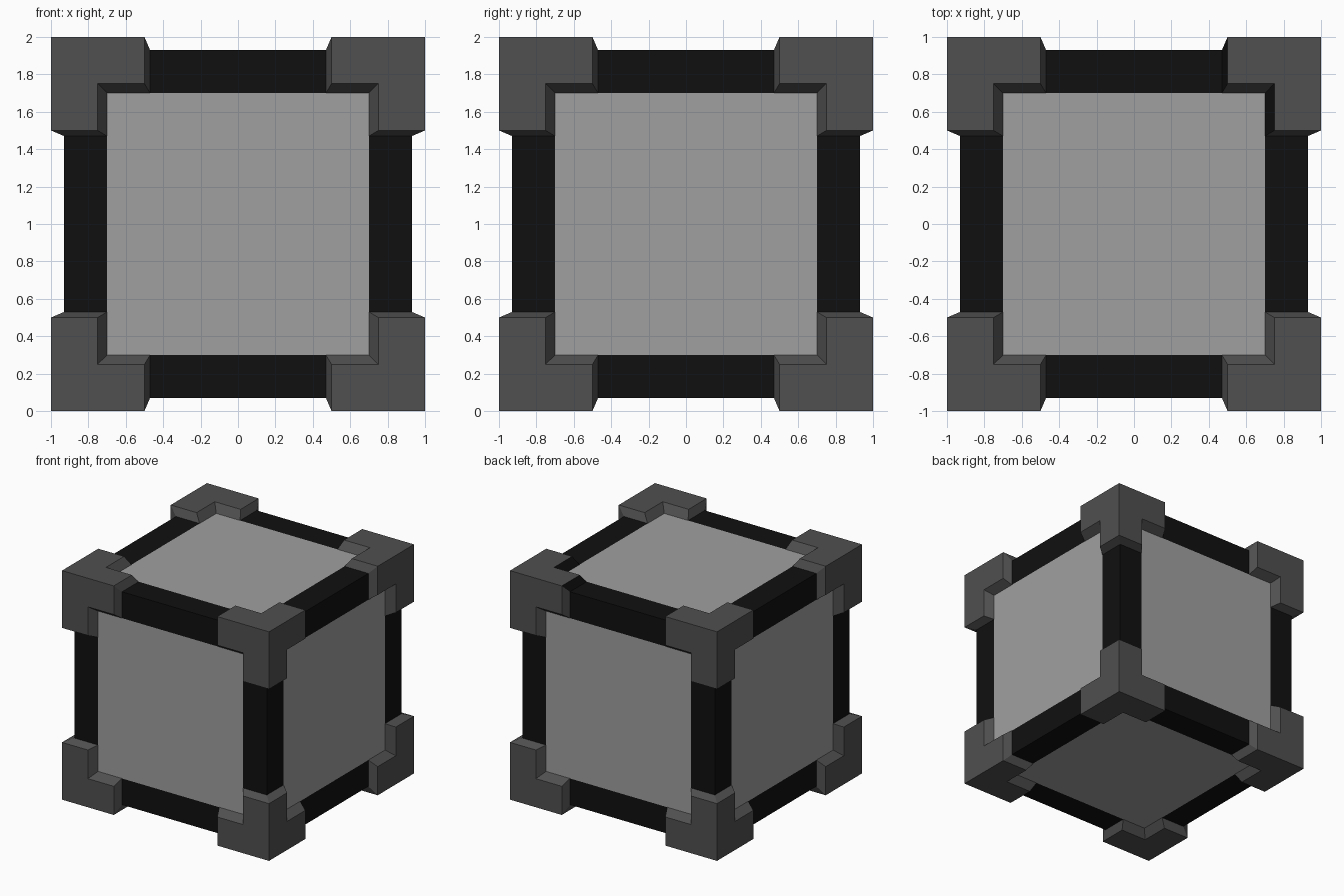
import bpy, bmesh
from itertools import product
from mathutils import Vector

if "Cube" in bpy.data.objects:
    bpy.data.objects.remove(bpy.data.objects["Cube"])


def material(name, value):
    m = bpy.data.materials.new(name)
    m.diffuse_color = (value, value, value, 1)
    m.use_nodes = True
    m.node_tree.nodes["Principled BSDF"].inputs["Base Color"].default_value = m.diffuse_color
    return m


PANEL = material("panel_grey", 0.35)
CORNER = material("corner_grey", 0.08)
FRAME = material("frame_black", 0.005)


def add_object(name, bm, mats):
    bmesh.ops.recalc_face_normals(bm, faces=bm.faces)
    mesh = bpy.data.meshes.new(name)
    bm.to_mesh(mesh)
    bm.free()
    for m in mats:
        mesh.materials.append(m)
    obj = bpy.data.objects.new(name, mesh)
    obj.location.z = 1
    bpy.context.collection.objects.link(obj)
    return obj


# Body: dark cube with a light square panel inset flush in every side
bm = bmesh.new()
bmesh.ops.create_cube(bm, size=1.86)
panels = list(bm.faces)
bmesh.ops.inset_individual(bm, faces=panels, thickness=0.23, depth=0,
                           use_even_offset=True)
for f in panels:
    f.material_index = 1
add_object("crate_body", bm, [FRAME, PANEL])


def l_profile(outer, end, inner):
    return [(outer, outer), (end, outer), (end, inner),
            (inner, inner), (inner, end), (outer, end)]


def corner_guard(name, signs):
    """L-shaped plates with sloping walls on the three sides of one corner."""
    bm = bmesh.new()
    top, base = l_profile(1, 0.5, 0.75), l_profile(0.93, 0.47, 0.7)

    def vert(u, v, h, axis):
        co = Vector((0, 0, 0))
        co[axis], co[(axis + 1) % 3], co[(axis + 2) % 3] = h, u, v
        return bm.verts.new([c * s for c, s in zip(co, signs)])

    for axis in range(3):
        hi = [vert(u, v, 1, axis) for u, v in top]
        lo = [vert(u, v, 0.93, axis) for u, v in base]
        bm.faces.new(hi)
        bm.faces.new(lo)
        for i in range(1, 5):
            wall = bm.faces.new((hi[i], hi[i + 1], lo[i + 1], lo[i]))
            # one upper corner has two black walls
            if signs == (1, 1, 1) and axis == 2 and i in (1, 3):
                wall.material_index = 1
    bmesh.ops.remove_doubles(bm, verts=bm.verts, dist=0.0001)
    add_object(name, bm, [CORNER, FRAME])


# Corner guards: one on each of the eight corners
for sx, sy, sz in product((-1, 1), repeat=3):
    label = "_".join(("left" if sx < 0 else "right",
                      "front" if sy < 0 else "back",
                      "bottom" if sz < 0 else "top"))
    corner_guard("corner_guard_" + label, (sx, sy, sz))
